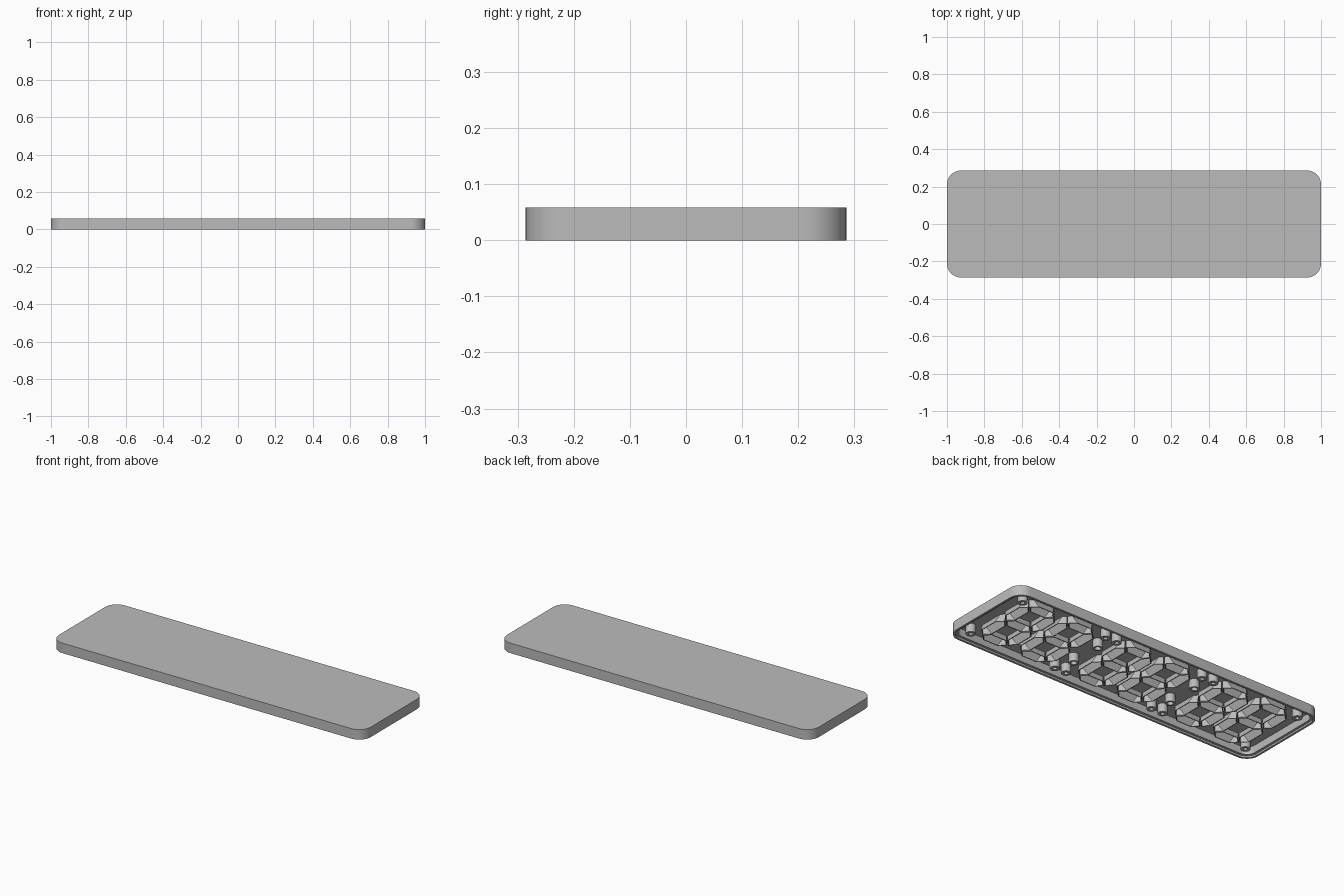
import bpy
import bmesh
from math import cos, sin, pi

if "Cube" in bpy.data.objects:
    bpy.data.objects.remove(bpy.data.objects["Cube"], do_unlink=True)

HALF_X, HALF_Y, HEIGHT = 1.0, 0.286, 0.058
CORNER = 0.075
CEILING = 0.053          # underside of the thin front skin
EMBED = 0.055            # depth that inner parts reach into the skin

grey = bpy.data.materials.new("plain_grey")
grey.use_nodes = True
grey.diffuse_color = (0.5, 0.5, 0.5, 1)
grey.node_tree.nodes["Principled BSDF"].inputs["Base Color"].default_value = (0.5, 0.5, 0.5, 1)


def rounded_ring(inset, z, steps=10):
    """Rounded rectangle outline, shrunk by inset."""
    r = CORNER - inset
    pts = []
    for q, (sx, sy) in enumerate([(1, 1), (-1, 1), (-1, -1), (1, -1)]):
        cx, cy = sx * (HALF_X - CORNER), sy * (HALF_Y - CORNER)
        for i in range(steps + 1):
            a = (q + i / steps) * pi / 2
            pts.append((cx + r * cos(a), cy + r * sin(a), z))
    return pts


def hex_ring(cx, cy, length, width, upright, z):
    """Pointed segment outline, lying along x or upright along y."""
    k = length - width
    pts = [(length, 0), (k, width), (-k, width), (-length, 0), (-k, -width), (k, -width)]
    if upright:
        pts = [(-v, u) for u, v in pts]
    return [(cx + u, cy + v, z) for u, v in pts]


def circle_ring(cx, cy, r, z, n=24):
    return [(cx + r * cos(2 * pi * i / n), cy + r * sin(2 * pi * i / n), z) for i in range(n)]


def loft(bm, rings):
    """Skin a stack of rings and cap both ends."""
    loops = [[bm.verts.new(p) for p in ring] for ring in rings]
    for a, b in zip(loops, loops[1:]):
        for i in range(len(a)):
            j = (i + 1) % len(a)
            bm.faces.new((a[i], a[j], b[j], b[i]))
    bm.faces.new(loops[0])
    bm.faces.new(loops[-1])


def finish(bm, name):
    bmesh.ops.recalc_face_normals(bm, faces=bm.faces)
    mesh = bpy.data.meshes.new(name)
    bm.to_mesh(mesh)
    bm.free()
    mesh.materials.append(grey)
    obj = bpy.data.objects.new(name, mesh)
    bpy.context.collection.objects.link(obj)
    bpy.ops.object.select_all(action='DESELECT')
    obj.select_set(True)
    bpy.context.view_layer.objects.active = obj
    bpy.ops.object.shade_smooth_by_angle()
    return obj


# Hollow shell with a stepped lip around the open underside
bm = bmesh.new()
loft(bm, [rounded_ring(i, z) for i, z in [
    (0, HEIGHT), (0, 0), (0.012, 0), (0.012, 0.01), (0.026, 0.01), (0.026, CEILING)]])
finish(bm, "shell")


# Seven flared light funnels for every digit
def funnel(bm, cx, cy, length, upright):
    wall = 0.005
    narrow, wide, rim = 0.016, 0.035, 0.012
    loft(bm, [
        hex_ring(cx, cy, length, narrow, upright, EMBED),
        hex_ring(cx, cy, length, wide, upright, rim),
        hex_ring(cx, cy, length - wall * 1.4, wide - wall, upright, rim),
        hex_ring(cx, cy, length - wall * 1.4, narrow - wall, upright, CEILING - 0.0005)])


COLUMN, ROW, GAP = 0.085, 0.185, 0.003
digits = [group + side for group in (-0.64, 0, 0.64) for side in (-0.1275, 0.1275)]
for n, x in enumerate(digits, 1):
    bm = bmesh.new()
    for row in (-1, 0, 1):
        funnel(bm, x, row * ROW, COLUMN - GAP, False)
    for sx in (-1, 1):
        for sy in (-1, 1):
            funnel(bm, x + sx * COLUMN, sy * ROW / 2, ROW / 2 - GAP, True)
    finish(bm, f"digit_funnels_{n}")


# Round hollow posts
def tube(bm, x, y, outer, inner, bottom):
    loft(bm, [circle_ring(x, y, outer, EMBED), circle_ring(x, y, outer, bottom),
              circle_ring(x, y, inner, bottom), circle_ring(x, y, inner, CEILING - 0.0005)])


corner_posts, middle_posts, colon_tubes = bmesh.new(), bmesh.new(), bmesh.new()
for sx in (-1, 1):
    for sy in (-1, 1):
        tube(corner_posts, sx * 0.91, sy * 0.205, 0.026, 0.011, 0.005)
        tube(colon_tubes, sx * 0.32, sy * 0.095, 0.026, 0.016, 0.005)
        for offset in (-0.037, 0.037):
            tube(middle_posts, sx * 0.32 + offset, sy * 0.2, 0.026, 0.011, 0.005)
finish(corner_posts, "corner_screw_posts")
finish(middle_posts, "middle_screw_posts")
finish(colon_tubes, "colon_light_tubes")
